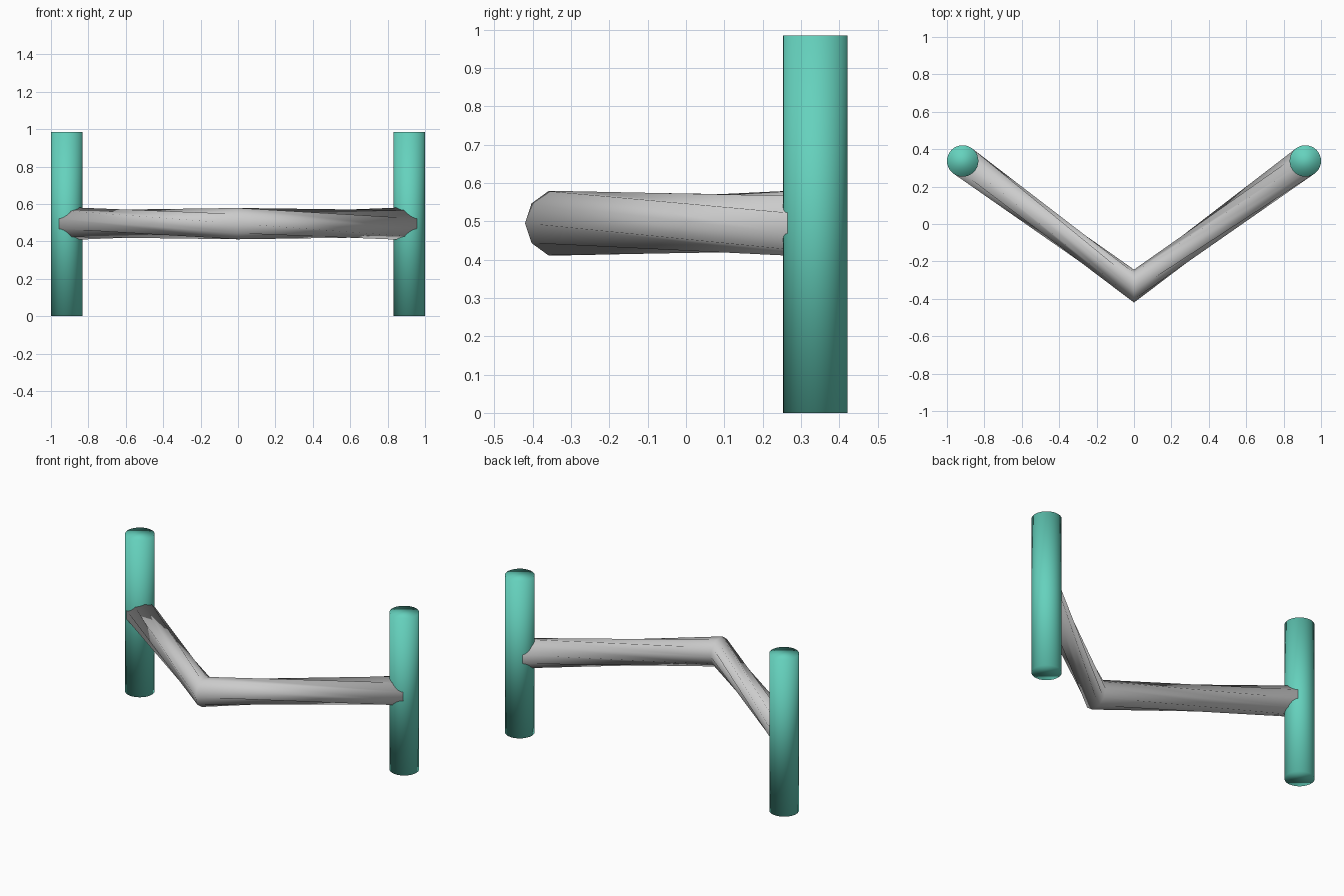
import bpy, bmesh, math
from mathutils import Vector

if "Cube" in bpy.data.objects:
    bpy.data.objects.remove(bpy.data.objects["Cube"])

POST_X, POST_Y, POST_R, HEIGHT = 0.916, 0.337, 0.084, 0.985
BAR_R, SIDES, TWIST = 0.088, 10, math.radians(54)
MID_Z = 0.495

teal = bpy.data.materials.new("teal")
teal.diffuse_color = (0.13, 0.64, 0.51, 1)
teal.use_nodes = True
teal.node_tree.nodes["Principled BSDF"].inputs["Base Color"].default_value = teal.diffuse_color

# Upright posts
for side, name in ((-1, "left_post"), (1, "right_post")):
    bpy.ops.mesh.primitive_cylinder_add(
        vertices=32, radius=POST_R, depth=HEIGHT,
        location=(side * POST_X, POST_Y, HEIGHT / 2))
    post = bpy.context.object
    post.name = name
    post.data.materials.append(teal)
    bpy.ops.object.shade_smooth()

# V-shaped bar: three ten-sided rings, twisting steadily from end to end
bm = bmesh.new()


def ring(center, outward, turn):
    """Ring of vertices in the plane of the outward direction and z."""
    verts = []
    for i in range(SIDES):
        a = 2 * math.pi * i / SIDES + turn
        verts.append(bm.verts.new(
            center + BAR_R * (outward * math.cos(a) + Vector((0, 0, math.sin(a))))))
    return verts


elbow_y = -0.332
elbow = ring(Vector((0, elbow_y, MID_Z)), Vector((0, -1, 0)), 0)
run = Vector((POST_X, POST_Y - elbow_y, 0)).normalized()
for side in (-1, 1):
    end = ring(Vector((side * POST_X, POST_Y, MID_Z)),
               Vector((side * run.y, -run.x, 0)), -side * TWIST)
    for i in range(SIDES):
        j = (i - side) % SIDES
        bm.faces.new((elbow[i], elbow[j], end[j]))
        bm.faces.new((elbow[i], end[j], end[i]))
    bm.faces.new(end)
bmesh.ops.recalc_face_normals(bm, faces=bm.faces)
mesh = bpy.data.meshes.new("cross_bar")
bm.to_mesh(mesh)
bm.free()
bar = bpy.data.objects.new("cross_bar", mesh)
bpy.context.collection.objects.link(bar)
for poly in mesh.polygons:
    poly.use_smooth = True
